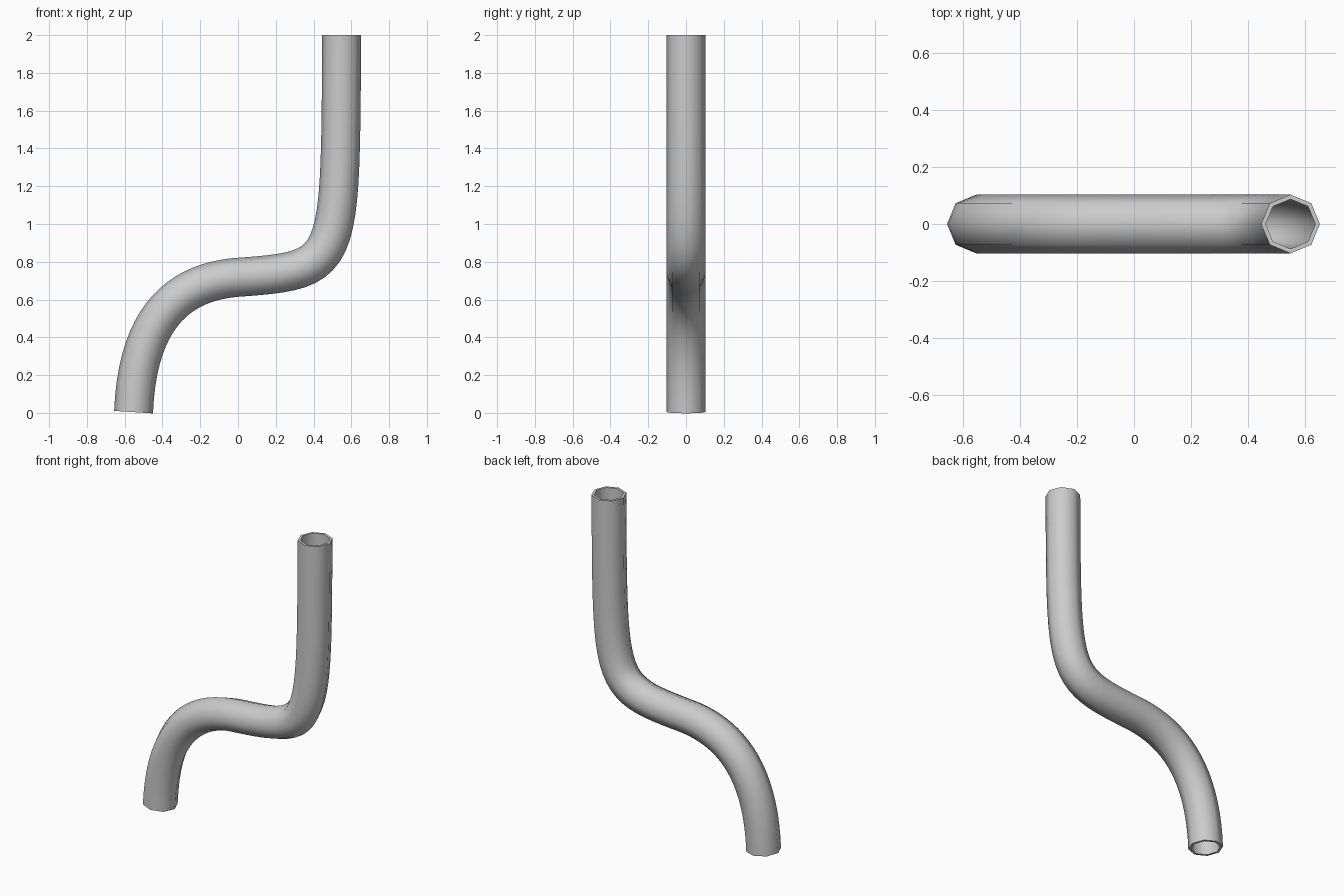
import bpy, bmesh, math
from mathutils import Vector
from mathutils.geometry import interpolate_bezier

if "Cube" in bpy.data.objects:
    bpy.data.objects.remove(bpy.data.objects["Cube"])

SIDES, STEPS = 8, 22
OUTER, INNER = 0.103, 0.087

# Centre line: two bezier spans in the x-z plane
spans = [
    [(-0.553, 0.004), (-0.53, 0.57), (-0.256, 0.706), (0.03, 0.72)],
    [(0.03, 0.72), (0.56, 0.76), (0.54, 0.79), (0.549, 2.0)],
]
path = []
for span in spans:
    p0, h0, h1, p1 = (Vector((x, 0, z)) for x, z in span)
    pts = interpolate_bezier(p0, h0, h1, p1, STEPS)
    path += pts if not path else pts[1:]

bm = bmesh.new()


def ring(i, radius):
    """Octagonal section square to the path at point i."""
    t = (path[min(i + 1, len(path) - 1)] - path[max(i - 1, 0)]).normalized()
    if i == len(path) - 1:
        t = Vector((0, 0, 1))
    side = Vector((t.z, 0, -t.x))
    verts = []
    for k in range(SIDES):
        a = math.tau * k / SIDES
        offset = side * math.cos(a) + Vector((0, math.sin(a), 0))
        verts.append(bm.verts.new(path[i] + offset * radius))
    return verts


def bridge(a, b):
    for k in range(SIDES):
        n = (k + 1) % SIDES
        bm.faces.new((a[k], a[n], b[n], b[k])).smooth = True


# Outer and inner walls joined by rims, as one closed loop of rings
count = len(path)
rings = [ring(i, OUTER) for i in range(count)]
rings += [ring(i, INNER) for i in reversed(range(count))]
for i, r in enumerate(rings):
    bridge(r, rings[(i + 1) % len(rings)])
bmesh.ops.recalc_face_normals(bm, faces=bm.faces)

# Keep the rim edges crisp
for i in (0, count - 1, count, 2 * count - 1):
    for k in range(SIDES):
        bm.edges.get((rings[i][k], rings[i][(k + 1) % SIDES])).smooth = False

mesh = bpy.data.meshes.new("bent_pipe")
bm.to_mesh(mesh)
bm.free()
bpy.context.collection.objects.link(bpy.data.objects.new("bent_pipe", mesh))
